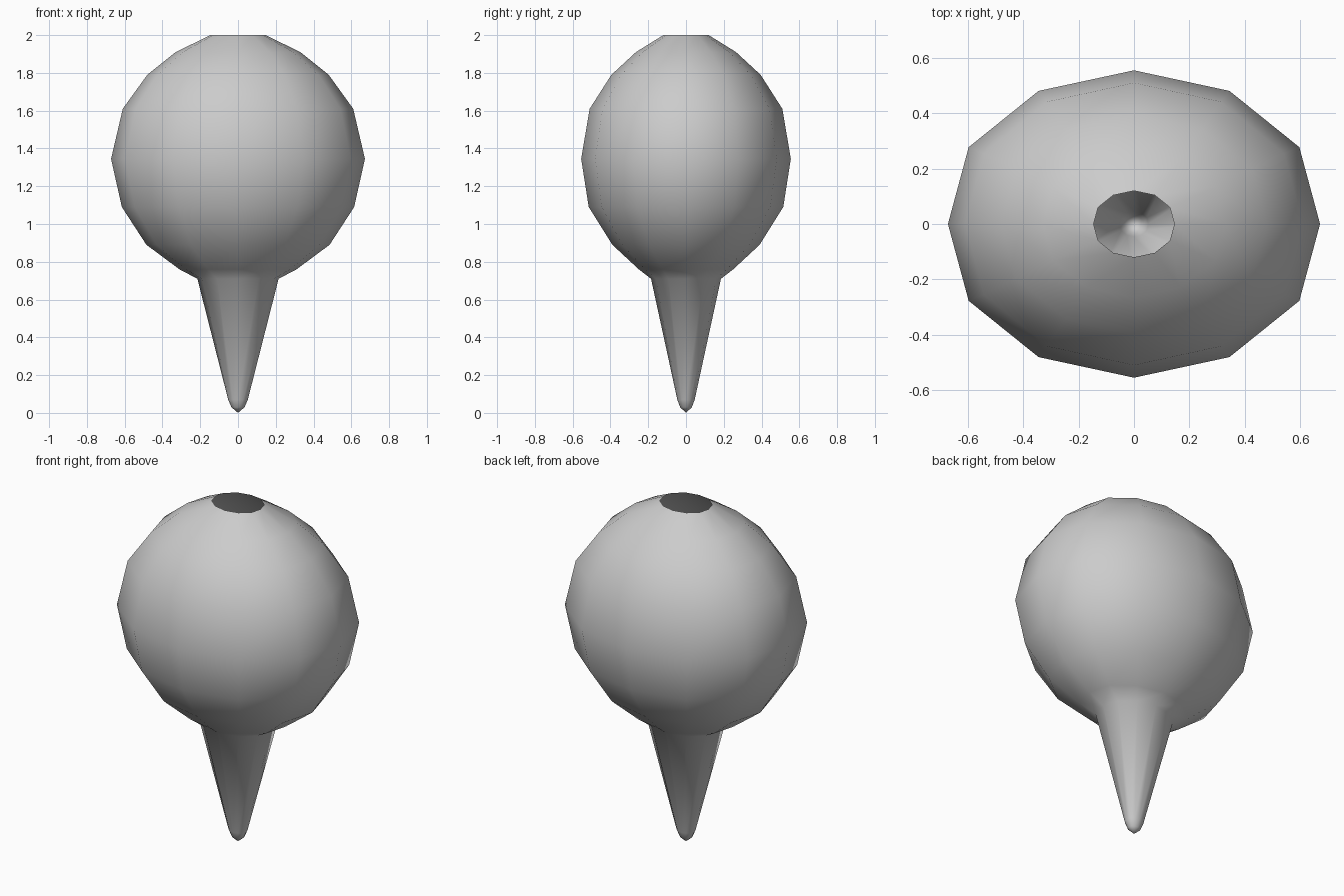
import bpy, bmesh, math

if "Cube" in bpy.data.objects:
    bpy.data.objects.remove(bpy.data.objects["Cube"])

SIDES = 12
# (half width x, half depth y, height) from the spike tip to the open rim
PROFILE = [
    (0.035, 0.031, 0.03), (0.052, 0.046, 0.07),
    (0.215, 0.185, 0.71), (0.31, 0.25, 0.76), (0.485, 0.39, 0.89),
    (0.615, 0.515, 1.09), (0.672, 0.555, 1.345), (0.61, 0.51, 1.61),
    (0.48, 0.395, 1.79), (0.33, 0.265, 1.91), (0.146, 0.12, 2.0),
]

# hollow bulb with a tapered spike, open at the top
bm = bmesh.new()


def ring(rx, ry, z):
    verts = []
    for i in range(SIDES):
        a = 2 * math.pi * i / SIDES
        fuller = 1 + 0.06 * abs(math.sin(a)) * abs(math.cos(a))
        verts.append(bm.verts.new((rx * math.cos(a) * fuller, ry * math.sin(a), z)))
    return verts


rings = [ring(*p) for p in PROFILE]
tip = bm.verts.new((0, 0, 0))
for i in range(SIDES):
    j = (i + 1) % SIDES
    bm.faces.new((tip, rings[0][j], rings[0][i]))
    for low, high in zip(rings, rings[1:]):
        bm.faces.new((low[i], low[j], high[j], high[i]))
for f in bm.faces:
    f.smooth = True

mesh = bpy.data.meshes.new("bulb_with_spike")
bm.to_mesh(mesh)
bm.free()
bpy.context.collection.objects.link(bpy.data.objects.new("bulb_with_spike", mesh))
